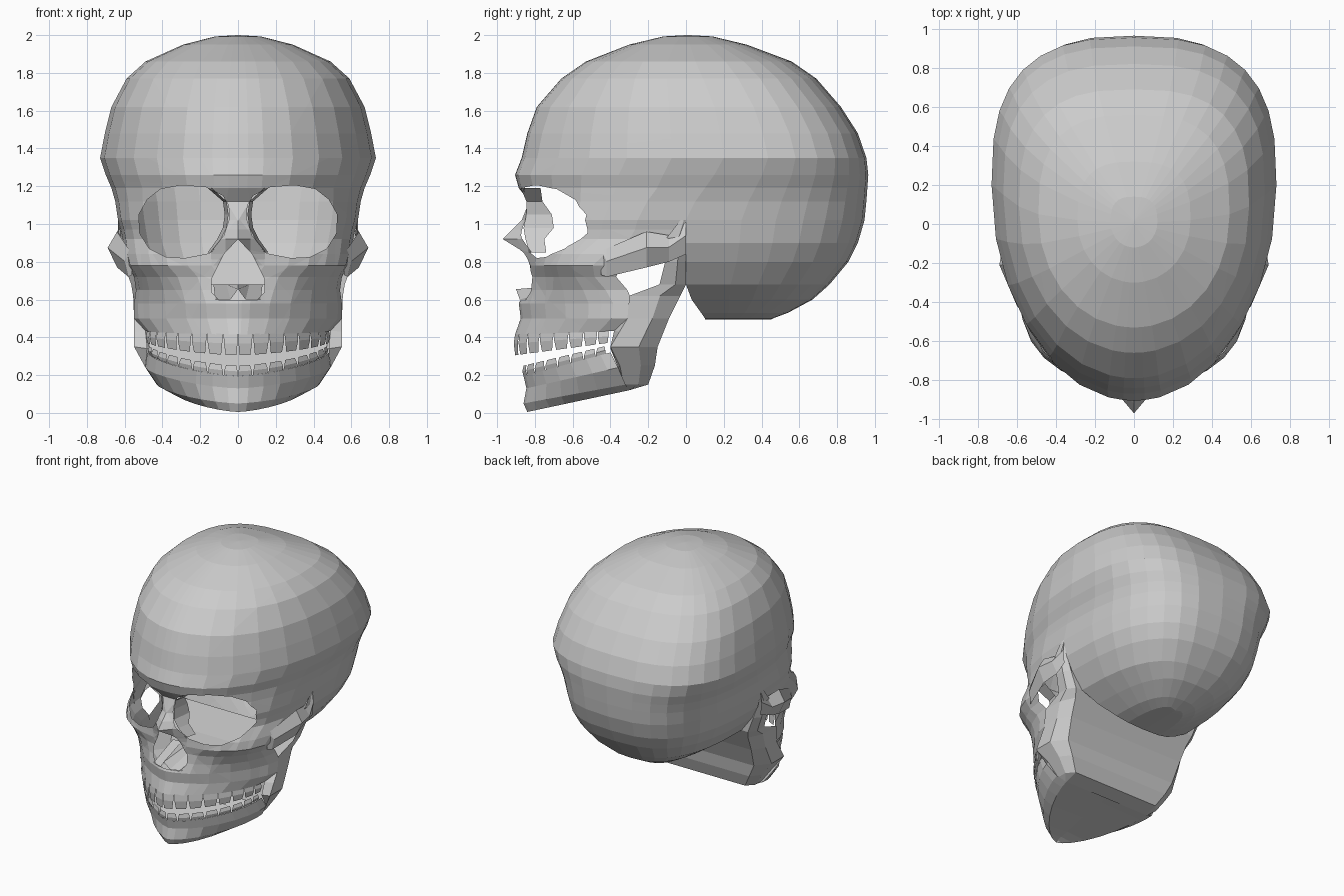
import bpy, bmesh
from math import sin, cos, pi
from mathutils import Vector

if "Cube" in bpy.data.objects:
    bpy.data.objects.remove(bpy.data.objects["Cube"])


def skin(bm, rows):
    """Quad sheet through rows of points."""
    grid = [[bm.verts.new(p) for p in r] for r in rows]
    for a, b in zip(grid, grid[1:]):
        for i in range(len(a) - 1):
            bm.faces.new((a[i], a[i + 1], b[i + 1], b[i]))


def cut_hole(bm, poly):
    """Cut a convex x-z outline out of the front of a sheet."""
    cx = sum(p[0] for p in poly) / len(poly)
    cz = sum(p[1] for p in poly) / len(poly)
    mid = Vector((cx, 0, cz))
    inside = [f for f in bm.faces if f.calc_center_median().y < -0.05]
    for (x0, z0), (x1, z1) in zip(poly, poly[1:] + poly[:1]):
        co, no = Vector((x0, 0, z0)), Vector((z1 - z0, 0, x0 - x1)).normalized()
        if no.dot(mid - co) > 0:
            no.negate()
        geom = set(inside)
        for f in inside:
            geom.update(f.edges)
            geom.update(f.verts)
        res = bmesh.ops.bisect_plane(bm, geom=list(geom), dist=1e-5,
                                     plane_co=co, plane_no=no)
        inside = [f for f in res["geom"] if isinstance(f, bmesh.types.BMFace)
                  and no.dot(f.calc_center_median() - co) < 0]
    bmesh.ops.delete(bm, geom=inside, context='FACES')


def part(name, sheets, holes=()):
    """Half model from sheets, mirrored in x."""
    bm = bmesh.new()
    for rows in sheets:
        skin(bm, rows)
    bmesh.ops.remove_doubles(bm, verts=bm.verts, dist=1e-4)
    for h in holes:
        cut_hole(bm, h)
    bmesh.ops.recalc_face_normals(bm, faces=bm.faces)
    me = bpy.data.meshes.new(name)
    bm.to_mesh(me)
    bm.free()
    ob = bpy.data.objects.new(name, me)
    bpy.context.collection.objects.link(ob)
    m = ob.modifiers.new("mirror", 'MIRROR')
    m.merge_threshold = 0.001
    return ob


FRONT = [0, .07, .18, .4, .62, .85, 1.08, 1.32, pi / 2]
BACK = [pi / 2 * i / 8 for i in range(9)]


def front(z, yf, w, yc, nose=0, tilt=0, n=2.4):
    pts = []
    for t in FRONT:
        # n below 2 gives a pointed jaw
        x = w * sin(t) ** (2 / n)
        y = yc + (yf - yc) * max(cos(t), 0) ** (2 / n)
        y -= nose * max(0, 1 - x / .13)
        pts.append((x, y, z + tilt * (1 - cos(t))))
    return pts


def back(z, yb, w, yc):
    n = 2.8
    return [(w * max(cos(t), 0) ** (2 / n), yc + (yb - yc) * sin(t) ** (2 / n), z)
            for t in BACK]


# Braincase: z, front y, back y, half width, widest y
upper = [(2.0, 0, .02, 0, .01), (1.993, -.12, .14, .12, .01), (1.95, -.30, .32, .29, .02),
         (1.86, -.53, .56, .49, .05), (1.77, -.66, .69, .59, .09),
         (1.62, -.79, .82, .67, .15), (1.48, -.84, .91, .705, .18),
         (1.35, -.87, .955, .73, .2), (1.26, -.905, .965, .70, .15),
         (1.19, -.885, .96, .67, .1), (1.12, -.83, .955, .65, .05)]
vault = [front(z, f, w, c, n=2.05 if z > 1.15 else 2.25) + back(z, b, w, c)[1:]
         for z, f, b, w, c in upper]
vault.append(front(1.02, -.82, .635, 0, .05) + back(1.02, .945, .635, 0)[1:])

# Lower back of the braincase, closed underneath
low = [(1.02, .945, .635, 0), (.9, .91, .61, 0), (.8, .86, .56, 0), (.68, .76, .47, 0),
       (.6, .67, .35, .03), (.53, .54, .23, .08), (.5, .46, .14, .1), (.495, .45, 0, .1)]
base = [back(*r) for r in low]
base_front = [[(0, r[0][1], r[0][2]), r[0]] for r in base[3:]]

# Face: z, front y, half width, side y, nose bump, tilt, roundness
face = [(1.02, -.82, .635, 0, .05), (.97, -.82, .62, -.02, .10), (.92, -.82, .61, -.06, .15),
        (.84, -.83, .60, -.25, .06), (.78, -.83, .585, -.34), (.72, -.83, .55, -.37, 0, 0, 2.0),
        (.65, -.85, .54, -.31, 0, 0, 1.8), (.58, -.885, .55, -.28, 0, 0, 1.6),
        (.50, -.875, .55, -.30, 0, 0, 1.55), (.415, -.905, .49, -.38, 0, .02, 1.5)]
face_rows = [front(*r) for r in face]

eye = [(.05, 1.1), (.08, 1.15), (.17, 1.195), (.30, 1.205), (.41, 1.185), (.48, 1.13),
       (.525, 1.05), (.52, .95), (.47, .87), (.38, .825), (.28, .82), (.15, .845),
       (.075, .94), (.045, 1.03)]
nose = [(-.05, .92), (0, .92), (.075, .84), (.14, .71), (.14, .64), (.1, .595), (-.05, .595)]
part("skull", [vault, base, base_front, face_rows], [eye, nose])

# Floor of the nose opening and inner walls of the eye sockets
part("nasal_floor", [[[(0, -.9, .655), (.04, -.88, .6), (.12, -.85, .6)],
                      [(0, -.6, .68), (.06, -.6, .68), (.13, -.6, .68)]]])
socket = [(1.19, .14, -.875, -.77), (1.12, .06, -.845, -.76), (1.05, .05, -.845, -.71),
          (.98, .06, -.86, -.70), (.92, .09, -.85, -.75), (.85, .14, -.83, -.74)]
part("socket_wall", [[[(x, f, z), (x + .02, r, z)] for z, x, f, r in socket]])

# Cheek arches: x, y, top z, bottom z, inset of the top and bottom edges
arch = [(.60, -.42, .87, .72, .02), (.69, -.21, .96, .77, .05),
        (.67, -.09, .94, .80, .05), (.64, 0, 1.02, .84, .01)]
cheek = [[(.56, -.45, t), (.57, -.45, t), (.56, -.45, b)] for t, b in [(.86, .73)]]
part("cheek_arch", [cheek + [[(x - i, y, t), (x, y, t * .55 + b * .45), (x - i, y, b)]
                             for x, y, t, b, i in arch]])

# Jaw branch: z, front y, rear y, x, rear inset
ramus = [(1.02, -.03, 0, .635, 0), (.93, -.1, 0, .635, .03), (.80, -.11, 0, .61, .04),
         (.68, -.14, 0, .565, .04), (.62, -.30, -.03, .555, .05), (.5, -.31, -.09, .55, .06),
         (.35, -.40, -.15, .55, .08), (.25, -.35, -.165, .48, .06),
         (.15, -.33, -.20, .41, .05), (.12, -.30, -.30, .37, .01)]
branch = [[(x, f, z), (x, f * .4 + r * .6, z), (x - i, r, z)] for z, f, r, x, i in ramus]
# Wall closing the rear of the mouth, reaching up beside the braincase
wall = [[(x - i, r, z), (x * .5, r, z), (0, r, z)] for z, f, r, x, i in ramus[3:]]
side_wall = [[(x - i, 0, z), (w, 0, z)] for (z, f, r, x, i), w
             in zip(ramus[:4], (.635, .615, .56, .47))]


def arc(t, w, yf, yc, z0, z1, n=1.5):
    s, c = sin(t) ** (2 / n), max(cos(t), 0) ** (2 / n)
    return (w * s, yc + (yf - yc) * c, z0 + (z1 - z0) * (1 - c))


# Jaw body, its underside, and the cheek between face and jaw branch
body = [(.48, -.86, -.40, .195, .32), (.49, -.845, -.36, .13, .24),
        (.43, -.86, -.32, .05, .15), (.36, -.84, -.30, .005, .12)]
jaw = [[arc(t, *r) for t in BACK] for r in body]
jaw.append([(0, y, z + .01) for x, y, z in jaw[-1]])
link = [[(.55, -.30, .50), (.55, -.31, .50)], [(.49, -.38, .435), (.55, -.35, .43)],
        [(.48, -.40, .34), (.55, -.40, .35)], [(.49, -.36, .24), (.48, -.35, .25)],
        [(.43, -.32, .15), (.41, -.33, .15)], [(.36, -.30, .12), (.37, -.30, .12)]]
part("lower_jaw", [branch, wall, side_wall, jaw, link])


def teeth(name, gum, tip, w, yf, yc):
    sheets = []
    edge = [.01 + 1.45 * (i / 8) ** .85 for i in range(9)]
    for a, b in zip(edge, edge[1:]):
        rows = []
        for k, inset, grow in ((0, .02, 1), (.45, .05, 1.015), (1, .14, 1)):
            z = [g + (p - g) * k for g, p in zip(gum, tip)]
            rows.append([arc(t, w * grow, yf * (1 + (grow - 1) * .5), yc, *z)
                         for t in (a + (b - a) * inset, b - (b - a) * inset)])
        sheets.append(rows)
    part(name, sheets)


teeth("upper_teeth", (.418, .435), (.305, .375), .485, -.905, -.38)
teeth("lower_teeth", (.195, .32), (.25, .36), .475, -.86, -.40)
